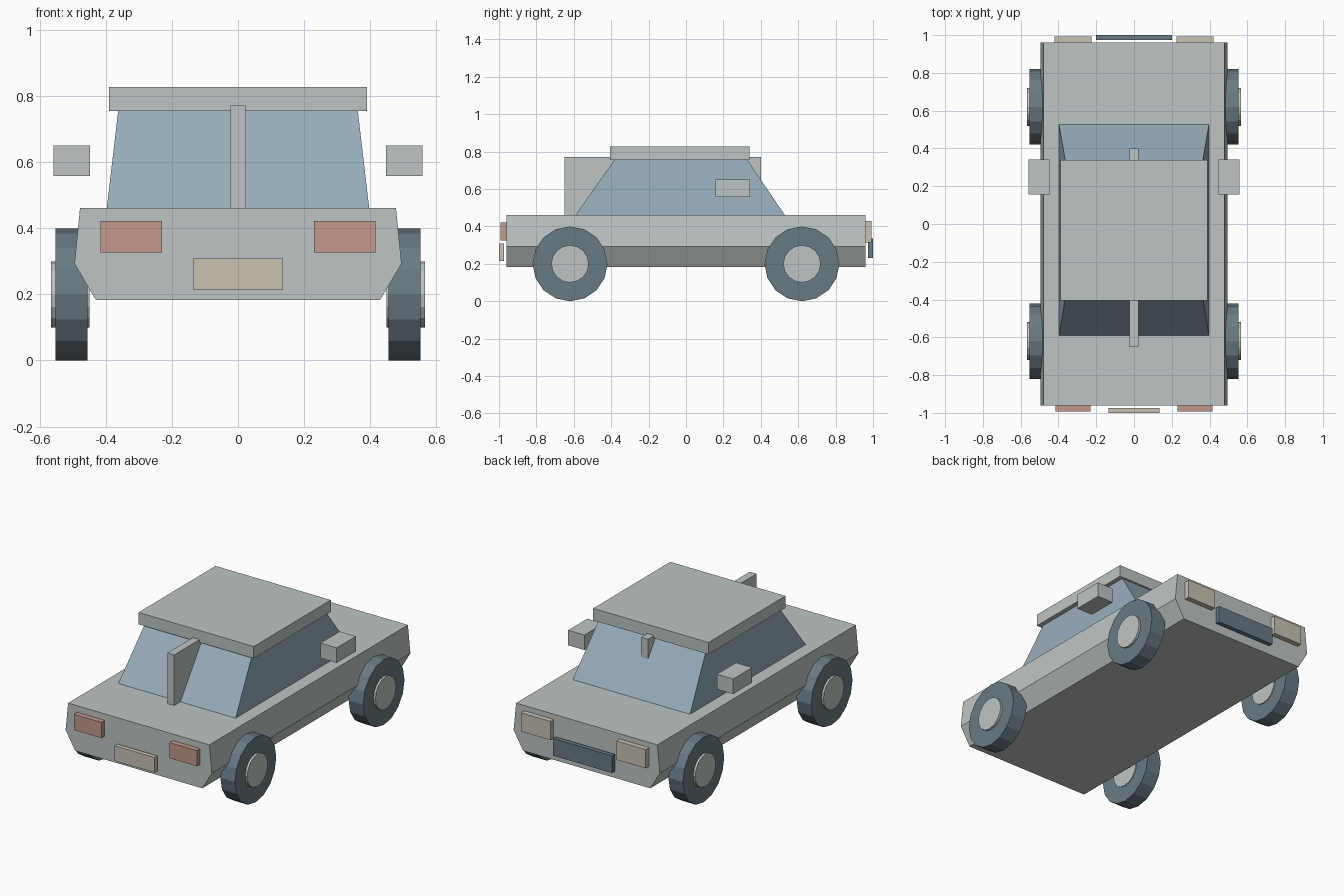
import bpy
import bmesh
import math
from mathutils import Matrix

cube = bpy.data.objects.get("Cube")
if cube:
    bpy.data.objects.remove(cube, do_unlink=True)


def material(name, rgb):
    mat = bpy.data.materials.new(name)
    mat.use_nodes = True
    mat.diffuse_color = (*rgb, 1)
    mat.node_tree.nodes["Principled BSDF"].inputs["Base Color"].default_value = (*rgb, 1)
    return mat


PAINT = material("pale grey paint", (0.51, 0.56, 0.55))
GLASS = material("blue glass", (0.31, 0.42, 0.50))
RUBBER = material("slate rubber", (0.14, 0.195, 0.23))
RED = material("dusty red", (0.55, 0.32, 0.26))
CREAM = material("warm cream", (0.59, 0.54, 0.45))


def finish(name, bm, mat):
    bmesh.ops.recalc_face_normals(bm, faces=bm.faces)
    mesh = bpy.data.meshes.new(name)
    bm.to_mesh(mesh)
    bm.free()
    mesh.materials.append(mat)
    obj = bpy.data.objects.new(name, mesh)
    bpy.context.collection.objects.link(obj)
    return obj


def loft(name, lower, upper, mat):
    """Closed solid between two outlines with equal point counts."""
    bm = bmesh.new()
    a = [bm.verts.new(p) for p in lower]
    b = [bm.verts.new(p) for p in upper]
    n = len(a)
    bm.faces.new(a)
    bm.faces.new(b)
    for i in range(n):
        j = (i + 1) % n
        bm.faces.new((a[i], a[j], b[j], b[i]))
    return finish(name, bm, mat)


def rect(x, y0, y1, z):
    return [(-x, y0, z), (x, y0, z), (x, y1, z), (-x, y1, z)]


def box(name, x, y, z, mat):
    lower = [(x[0], y[0], z[0]), (x[1], y[0], z[0]), (x[1], y[1], z[0]), (x[0], y[1], z[0])]
    return loft(name, lower, [(p[0], p[1], z[1]) for p in lower], mat)


def disc(name, x0, x1, y, z, radius, mat):
    """Low-poly cylinder lying along x."""
    bm = bmesh.new()
    place = Matrix.Translation(((x0 + x1) / 2, y, z)) @ Matrix.Rotation(math.pi / 2, 4, "Y")
    bmesh.ops.create_cone(bm, cap_ends=True, segments=16, radius1=radius,
                          radius2=radius, depth=abs(x1 - x0), matrix=place)
    return finish(name, bm, mat)


# Lower body: one cross-section carried along the length
half = [(0.43, 0.183), (0.495, 0.293), (0.478, 0.462)]
section = half + [(-x, z) for x, z in reversed(half)]
loft("body", [(x, -0.96, z) for x, z in section], [(x, 0.96, z) for x, z in section], PAINT)

# Tapered glasshouse, roof slab and central fin
loft("cabin_glass", rect(0.397, -0.59, 0.528, 0.462), rect(0.362, -0.38, 0.325, 0.76), GLASS)
box("roof", (-0.39, 0.39), (-0.405, 0.34), (0.755, 0.828), PAINT)
box("centre_fin", (-0.023, 0.023), (-0.65, 0.4), (0.46, 0.772), PAINT)

# Parts repeated on both sides
for side, s in (("left", 1), ("right", -1)):
    def span(a, b):
        return sorted((s * a, s * b))

    box(side + "_mirror", span(0.448, 0.558), (0.157, 0.342), (0.558, 0.65), PAINT)
    box(side + "_red_light", span(0.23, 0.416), (-0.992, -0.96), (0.326, 0.422), RED)
    box(side + "_cream_light", span(0.224, 0.422), (0.96, 0.992), (0.315, 0.43), CREAM)
    for end, y in (("front", -0.62), ("back", 0.62)):
        disc(f"{end}_{side}_tyre", s * 0.455, s * 0.553, y, 0.2, 0.2, RUBBER)
        disc(f"{end}_{side}_hub", s * 0.45, s * 0.566, y, 0.2, 0.1, PAINT)

# Number plate and grille
box("plate", (-0.136, 0.136), (-1.0, -0.973), (0.215, 0.308), CREAM)
box("grille", (-0.2, 0.2), (0.973, 1.0), (0.23, 0.335), RUBBER)
